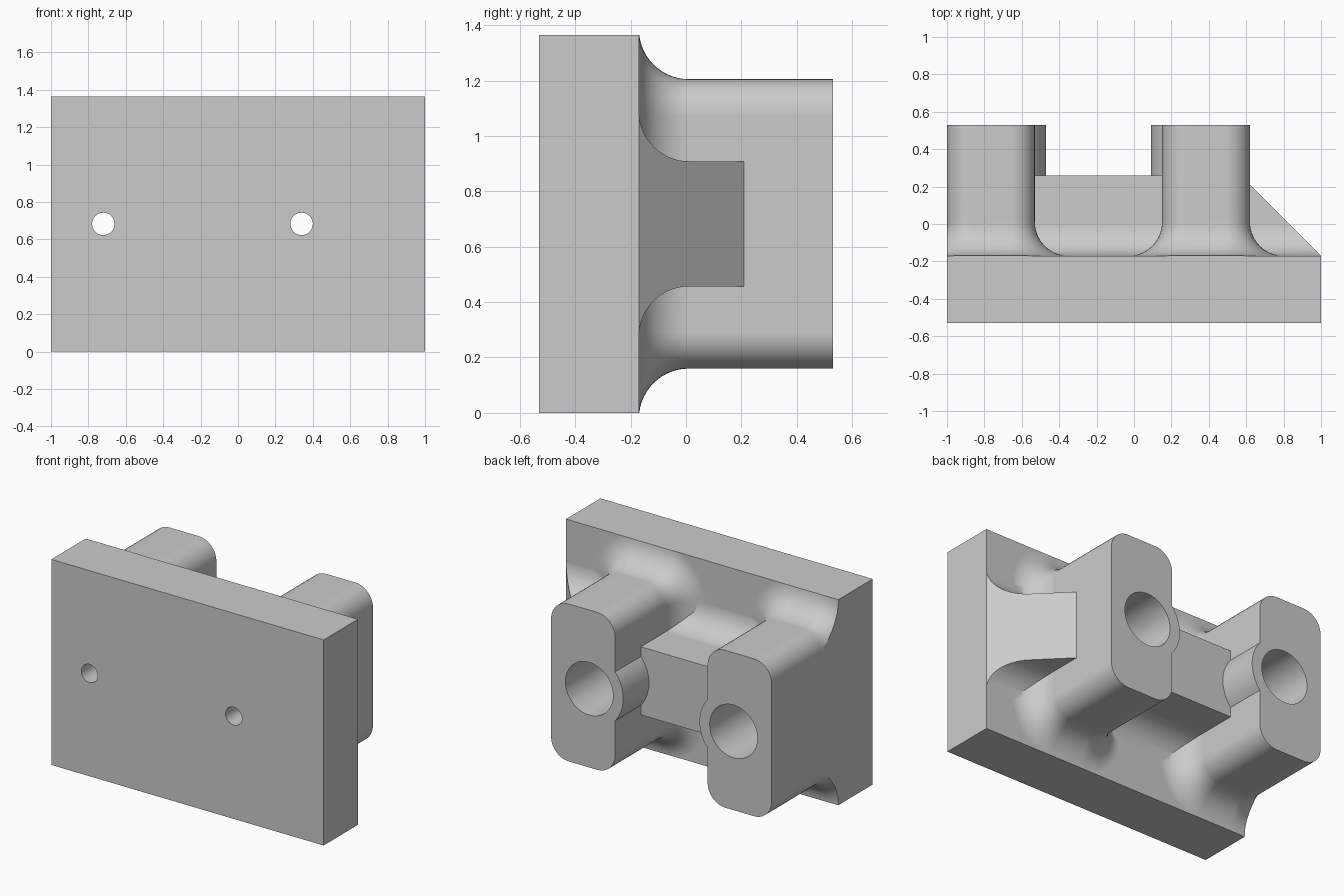
import bpy, bmesh, math
from mathutils import Vector

cube = bpy.data.objects.get("Cube")
if cube:
    bpy.data.objects.remove(cube, do_unlink=True)

# Main dimensions
BACK, FRONT = -0.17, -0.53      # mounting plate faces in y
TIP = 0.53                      # free end of the posts
HEIGHT = 1.365
MID = HEIGHT / 2
FILLET = 0.18
EMBED = -0.3                    # depth to which parts sink into the plate
WEB_HALF = 0.226
STEPS = 14

grey = bpy.data.materials.new("light grey")
grey.use_nodes = True
grey.diffuse_color = (0.6, 0.6, 0.6, 1)
grey.node_tree.nodes["Principled BSDF"].inputs["Base Color"].default_value = (0.6, 0.6, 0.6, 1)


def finish(name, bm):
    bmesh.ops.recalc_face_normals(bm, faces=bm.faces)
    mesh = bpy.data.meshes.new(name)
    bm.to_mesh(mesh)
    bm.free()
    mesh.materials.append(grey)
    obj = bpy.data.objects.new(name, mesh)
    bpy.context.collection.objects.link(obj)
    return obj


def loft(sections):
    """Skin a list of equal-length point rings and cap both ends."""
    bm = bmesh.new()
    rings = [[bm.verts.new(p) for p in s] for s in sections]
    n = len(rings[0])
    for a, b in zip(rings, rings[1:]):
        for i in range(n):
            j = (i + 1) % n
            bm.faces.new((a[i], a[j], b[j], b[i]))
    bm.faces.new(rings[0])
    bm.faces.new(rings[-1])
    bmesh.ops.recalc_face_normals(bm, faces=bm.faces)
    return bm


def clip(bm, point, normal):
    """Remove everything on the normal side of a plane and close the cut."""
    geom = bm.verts[:] + bm.edges[:] + bm.faces[:]
    cut = bmesh.ops.bisect_plane(bm, geom=geom, dist=1e-6, plane_co=Vector(point),
                                 plane_no=Vector(normal), clear_outer=True)
    edges = [e for e in cut["geom_cut"] if isinstance(e, bmesh.types.BMEdge) and e.is_boundary]
    if edges:
        bmesh.ops.holes_fill(bm, edges=edges, sides=0)


def flare():
    """(y, outward offset) pairs for the concave fillet at the plate."""
    for i in range(STEPS + 1):
        a = math.pi / 2 * i / STEPS
        yield BACK + FILLET * (1 - math.cos(a)), FILLET * (1 - math.sin(a))


def rounded_ring(x0, x1, z0, z1, r, y):
    ring = []
    corners = ((x1 - r, z1 - r), (x0 + r, z1 - r), (x0 + r, z0 + r), (x1 - r, z0 + r))
    for k, (cx, cz) in enumerate(corners):
        for i in range(11):
            a = math.pi / 2 * (k + i / 10)
            ring.append((cx + r * math.cos(a), y, cz + r * math.sin(a)))
    return ring


def post(name, x0, x1):
    stations = [(EMBED, FILLET)] + list(flare()) + [(TIP, 0)]
    bm = loft([rounded_ring(x0 - o, x1 + o, 0.16 - o, 1.205 + o, 0.13 + o, y)
               for y, o in stations])
    clip(bm, (-1, 0, 0), (-1, 0, 0))
    clip(bm, (0, 0, HEIGHT), (0, 0, 1))
    clip(bm, (0, 0, 0), (0, 0, -1))
    return finish(name, bm)


def flared_web(x0, x1, end):
    """Bar along x whose upper and lower faces flare into the plate."""
    side = [(EMBED, FILLET)] + list(flare()) + [(end, 0)]
    outline = [(y, MID + WEB_HALF + o) for y, o in side]
    outline += [(y, MID - WEB_HALF - o) for y, o in reversed(side)]
    return loft([[(x, y, z) for y, z in outline] for x in (x0, x1)])


def cylinder(name, x, radius, y0, y1, sides=64):
    rings = []
    for y in (y0, y1):
        angles = [2 * math.pi * i / sides for i in range(sides)]
        rings.append([(x + radius * math.cos(a), y, MID + radius * math.sin(a)) for a in angles])
    return finish(name, loft(rings))


# Mounting plate
bracket = finish("bracket", loft([
    [(-1, y, 0), (1, y, 0), (1, y, HEIGHT), (-1, y, HEIGHT)] for y in (FRONT, BACK)]))

# Posts, connecting web and sloping side rib
parts = [post("right_post", -1, -0.53), post("left_post", 0.15, 0.62)]
parts.append(finish("web", flared_web(-0.6, 0.22, 0.26)))
rib = flared_web(0.55, 1, 0.4)
clip(rib, (1, BACK, 0), (1, 1, 0))
parts.append(finish("side_rib", rib))

# Round bosses with counterbored screw holes
holes = []
for x in (-0.72, 0.34):
    parts.append(cylinder("boss", x, 0.25, 0.0, TIP))
    holes.append(cylinder("counterbore", x, 0.175, BACK, TIP + 0.2))
    holes.append(cylinder("screw_hole", x, 0.06, FRONT - 0.2, BACK + 0.1, 32))

# Merge the solids, then drill the holes
bpy.context.view_layer.objects.active = bracket
for tools, operation in ((parts, 'UNION'), (holes, 'DIFFERENCE')):
    for tool in tools:
        mod = bracket.modifiers.new("merge", 'BOOLEAN')
        mod.operation = operation
        mod.solver = 'EXACT'
        mod.object = tool
        bpy.ops.object.modifier_apply(modifier=mod.name)
        bpy.data.objects.remove(tool, do_unlink=True)

# Smooth rounded surfaces, crisp edges
bpy.ops.object.select_all(action='DESELECT')
bracket.select_set(True)
bpy.ops.object.shade_smooth_by_angle(angle=math.radians(25))
weighted = bracket.modifiers.new("flat_face_normals", 'WEIGHTED_NORMAL')
weighted.keep_sharp = True
